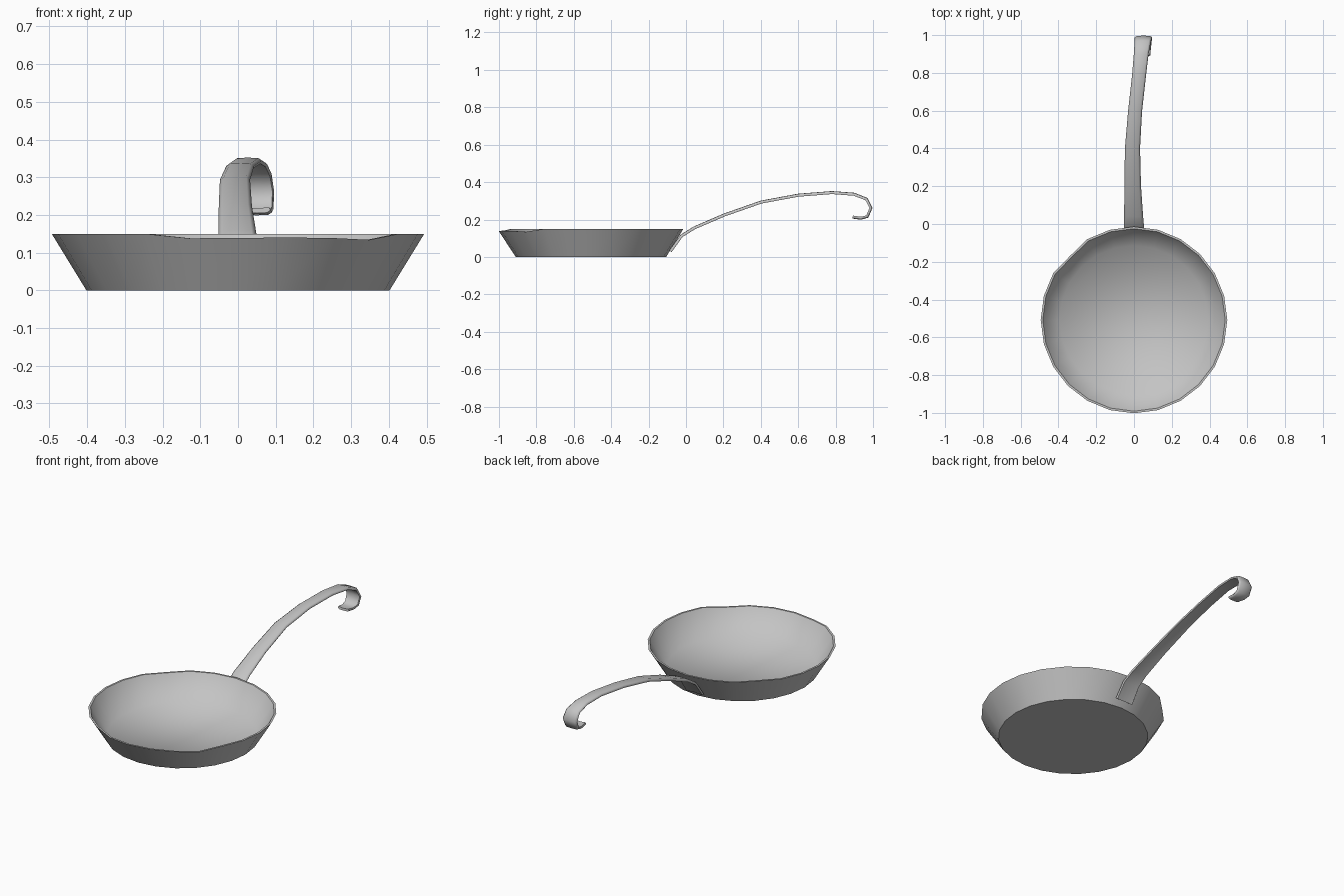
import bpy, bmesh, math
from math import sin, cos, radians
from mathutils import Vector

cube = bpy.data.objects.get("Cube")
if cube:
    bpy.data.objects.remove(cube, do_unlink=True)

COLOUR = (0.55, 0.55, 0.55, 1)
iron = bpy.data.materials.new("grey_iron")
iron.use_nodes = True
iron.diffuse_color = COLOUR
iron.node_tree.nodes["Principled BSDF"].inputs["Base Color"].default_value = COLOUR


def finish(bm, name, sharp_loops):
    """Shade smooth, but keep the given closed loops of vertices sharp."""
    bmesh.ops.recalc_face_normals(bm, faces=bm.faces)
    for face in bm.faces:
        face.smooth = True
    for loop in sharp_loops:
        for a, b in zip(loop, loop[1:] + loop[:1]):
            bm.edges.get((a, b)).smooth = False
    mesh = bpy.data.meshes.new(name)
    bm.to_mesh(mesh)
    bm.free()
    mesh.materials.append(iron)
    obj = bpy.data.objects.new(name, mesh)
    bpy.context.collection.objects.link(obj)


def bridge(bm, a, b):
    n = len(a)
    for i in range(n):
        bm.faces.new((a[i], a[(i + 1) % n], b[(i + 1) % n], b[i]))


# Pan: thin flared shell with a flat floor and a narrow lip
SIDES, CENTRE_Y, HEIGHT = 24, -0.508, 0.15
profile = [(0.402, 0), (0.494, HEIGHT), (0.483, HEIGHT), (0.394, 0.012)]
dents = {17: 0.012, 18: 0.011, 19: 0.01, 20: 0.011, 21: 0.016}   # worn front lip

bm = bmesh.new()
rings = []
for j, (r, z) in enumerate(profile):
    ring = []
    for i in range(SIDES):
        a = 2 * math.pi * i / SIDES
        on_lip = j in (1, 2)
        rr = r * (0.97 if on_lip and i == 9 else 1)
        zz = z - (dents.get(i, 0) if on_lip else 0)
        ring.append(bm.verts.new((rr * cos(a), CENTRE_Y + rr * sin(a), zz)))
    rings.append(ring)
for a, b in zip(rings, rings[1:]):
    bridge(bm, a, b)
bm.faces.new(rings[0])
bm.faces.new(rings[-1])
finish(bm, "pan", rings[:3])

# Handle: flat strip with bevelled sides, swept along a rising path to a hook
# each station: y, z, centre x, half width
path = [(-0.09, 0.035, 0, 0.057), (-0.03, 0.118, 0, 0.054), (0.04, 0.162, -0.002, 0.05),
        (0.2, 0.231, -0.007, 0.044), (0.4, 0.301, -0.008, 0.04),
        (0.6, 0.338, 0.006, 0.037), (0.78, 0.352, 0.026, 0.037),
        (0.9, 0.343, 0.038, 0.039), (0.97, 0.315, 0.046, 0.043),
        (0.997, 0.262, 0.05, 0.046), (0.975, 0.21, 0.05, 0.044),
        (0.935, 0.199, 0.05, 0.04), (0.89, 0.205, 0.05, 0.036)]
# across (share of half width) and depth below the path
section = [(-1, 0.008), (-0.75, 0.001), (0, 0), (0.75, 0.001), (1, 0.008),
           (0.9, 0.016), (0, 0.012), (-0.9, 0.016)]

bm = bmesh.new()
sections = []
for i, (y, z, x, half) in enumerate(path):
    p, q = path[max(i - 1, 0)], path[min(i + 1, len(path) - 1)]
    along = Vector((0, q[0] - p[0], q[1] - p[1])).normalized()
    out = Vector((0, -along.z, along.y))
    sections.append([bm.verts.new(Vector((x + half * t, y, z)) - out * d)
                     for t, d in section])
for a, b in zip(sections, sections[1:]):
    bridge(bm, a, b)
bm.faces.new(sections[0])
bm.faces.new(sections[-1])
# keep the lower side edges crisp along the whole strip
for k in (5, 7):
    for a, b in zip(sections, sections[1:]):
        bm.edges.get((a[k], b[k])).smooth = False
finish(bm, "handle", [sections[0], sections[-1]])
